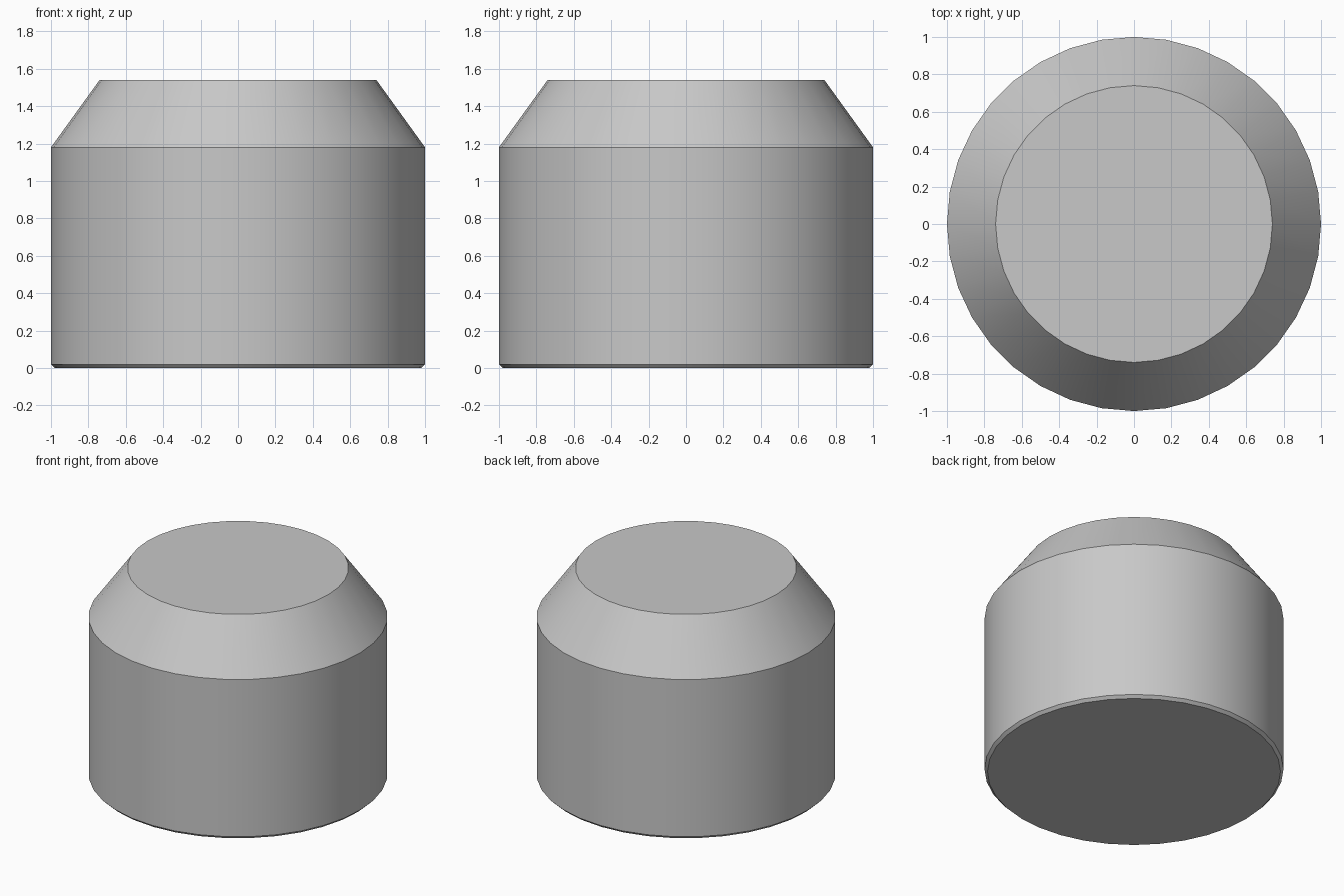
import bpy, bmesh, math

cube = bpy.data.objects.get("Cube")
if cube:
    bpy.data.objects.remove(cube, do_unlink=True)

SIDES = 36
# Radius and height of each ring, bottom to top
PROFILE = [(0.98, 0.0), (1.0, 0.02), (1.0, 1.18), (0.74, 1.54)]

grey = bpy.data.materials.new("plain_grey")
grey.use_nodes = True
colour = (0.58, 0.58, 0.58, 1.0)
grey.diffuse_color = colour
grey.node_tree.nodes["Principled BSDF"].inputs["Base Color"].default_value = colour

# Chamfered round body: stacked rings joined by side walls and closed by caps
bm = bmesh.new()
rings = []
for radius, z in PROFILE:
    angles = [math.tau * i / SIDES for i in range(SIDES)]
    rings.append([bm.verts.new((radius * math.cos(a), radius * math.sin(a), z)) for a in angles])
for low, high in zip(rings, rings[1:]):
    for i in range(SIDES):
        j = (i + 1) % SIDES
        bm.faces.new((low[i], low[j], high[j], high[i]))
bm.faces.new(rings[0][::-1])
bm.faces.new(rings[-1])
mesh = bpy.data.meshes.new("chamfered_body")
bm.to_mesh(mesh)
bm.free()
mesh.materials.append(grey)

body = bpy.data.objects.new("chamfered_body", mesh)
bpy.context.collection.objects.link(body)
bpy.ops.object.select_all(action="DESELECT")
body.select_set(True)
bpy.context.view_layer.objects.active = body
bpy.ops.object.shade_smooth_by_angle(angle=math.radians(30))
